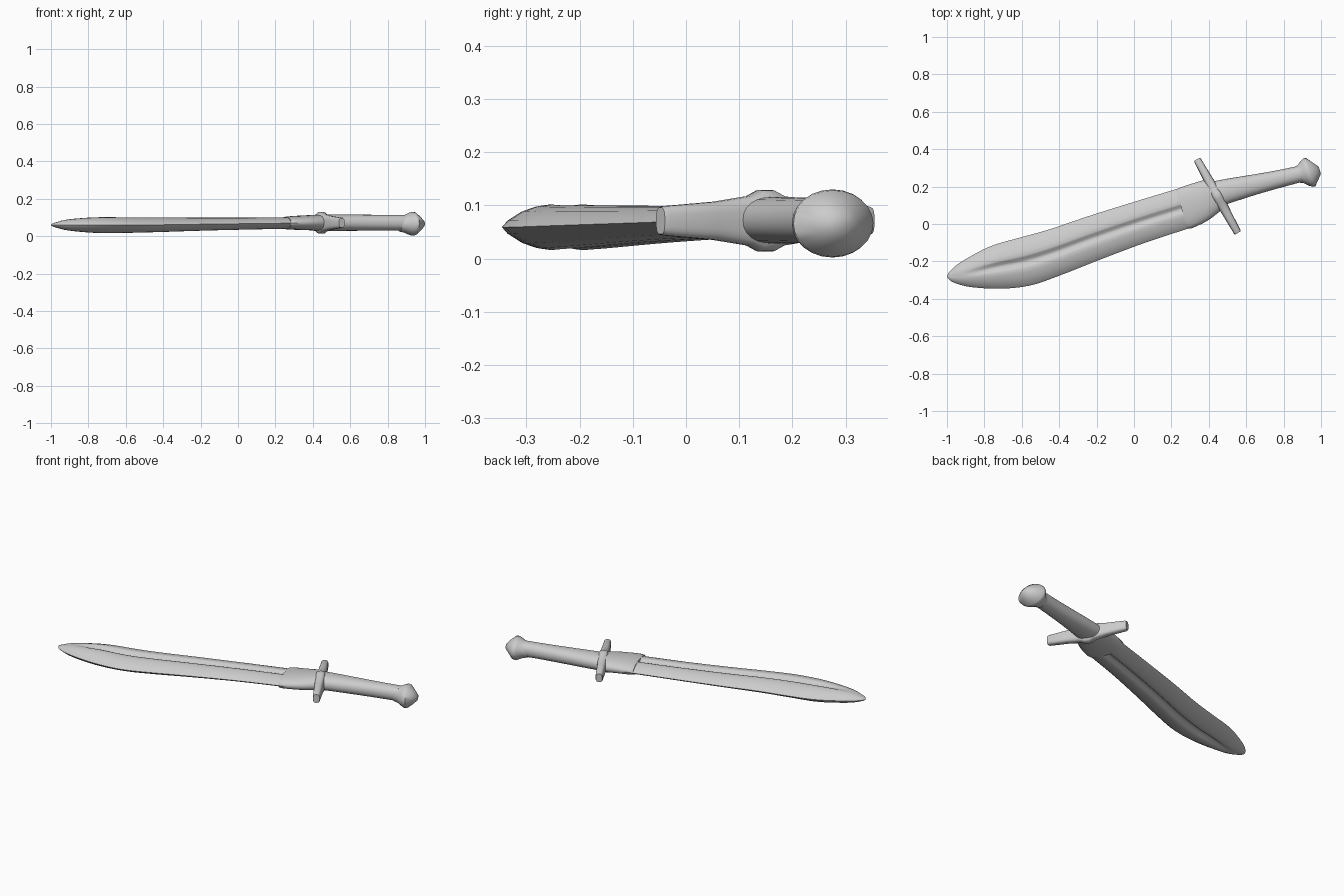
import bpy, bmesh, math

if "Cube" in bpy.data.objects:
    bpy.data.objects.remove(bpy.data.objects["Cube"])


def spline(stations, steps):
    """Catmull-Rom interpolation through stations of equal-length tuples."""
    out, n = [], len(stations)
    for i in range(n - 1):
        p0, p1 = stations[max(i - 1, 0)], stations[i]
        p2, p3 = stations[i + 1], stations[min(i + 2, n - 1)]
        for s in range(steps):
            t = s / steps
            out.append([0.5 * (2 * b + (c - a) * t + (2 * a - 5 * b + 4 * c - d) * t * t
                               + (3 * b - a - 3 * c + d) * t ** 3)
                        for a, b, c, d in zip(p0, p1, p2, p3)])
    out.append(list(stations[-1]))
    return out


def oval(power, count=24):
    """Superellipse cross-section in unit coordinates."""
    pts = []
    for i in range(count):
        a = 2 * math.pi * i / count
        c, s = math.cos(a), math.sin(a)
        pts.append((math.copysign(abs(c) ** (2 / power), c),
                    math.copysign(abs(s) ** (2 / power), s)))
    return pts


def ring(ax, ay, bx, by, z, h, shape):
    """Place a unit cross-section between plan points a and b."""
    cx, cy = (ax + bx) / 2, (ay + by) / 2
    return [(cx + (ax - bx) / 2 * u, cy + (ay - by) / 2 * u, z + h * w) for u, w in shape]


def spine_ring(x, y, angle, half, z, h, shape):
    """Cross-section square to a plan direction."""
    dx, dy = -math.sin(angle) * half, math.cos(angle) * half
    return ring(x + dx, y + dy, x - dx, y - dy, z, h, shape)


def loft(name, rings, sharp=35):
    bm = bmesh.new()
    loops = [[bm.verts.new(p) for p in r] for r in rings]
    n = len(loops[0])
    for r, q in zip(loops, loops[1:]):
        for i in range(n):
            j = (i + 1) % n
            bm.faces.new((r[i], r[j], q[j], q[i]))
    bm.faces.new(loops[0])
    bm.faces.new(loops[-1])
    bmesh.ops.recalc_face_normals(bm, faces=bm.faces)
    mesh = bpy.data.meshes.new(name)
    bm.to_mesh(mesh)
    bm.free()
    ob = bpy.data.objects.new(name, mesh)
    bpy.context.collection.objects.link(ob)
    bpy.ops.object.select_all(action='DESELECT')
    ob.select_set(True)
    bpy.context.view_layer.objects.active = ob
    bpy.ops.object.shade_smooth_by_angle(angle=math.radians(sharp))
    return ob


def blade_section(g):
    """Sharp-edged lens with a central fuller of strength g."""
    half = [(0.9, 0.3), (0.65, 0.72), (0.42, 0.93), (0.25, 1.0),
            (0.18, 1 - 0.08 * g), (0.08, 1 - 0.4 * g), (0, 1 - 0.45 * g)]
    top = half + [(-u, w) for u, w in half[-2::-1]]
    return [(1, 0)] + top + [(-1, 0)] + [(u, -w) for u, w in reversed(top)]


# Leaf-shaped blade: upper edge x y, lower edge x y, centre z, half thickness, fuller
blade = [
    (-1.0, -0.277, -0.998, -0.285, 0.060, 0.003, 0),
    (-0.98, -0.248, -0.97, -0.31, 0.060, 0.013, 0),
    (-0.92, -0.20, -0.88, -0.336, 0.060, 0.030, 0),
    (-0.77, -0.12, -0.72, -0.346, 0.059, 0.042, 0.8),
    (-0.60, -0.07, -0.556, -0.329, 0.059, 0.041, 1),
    (-0.45, -0.028, -0.396, -0.275, 0.061, 0.039, 1),
    (-0.24, 0.043, -0.18, -0.19, 0.064, 0.035, 1),
    (0.0, 0.118, 0.06, -0.10, 0.067, 0.032, 1),
    (0.26, 0.197, 0.31, -0.018, 0.070, 0.030, 1)]
loft("blade", [ring(*s[:6], blade_section(s[6])) for s in spline(blade, 5)], 40)

# Collar between blade and guard
collar = [
    (0.225, 0.183, 0.285, -0.024, 0.070, 0.033),
    (0.25, 0.196, 0.315, -0.020, 0.071, 0.036),
    (0.34, 0.225, 0.40, 0.022, 0.072, 0.040),
    (0.40, 0.242, 0.48, 0.085, 0.072, 0.044)]
loft("collar", [ring(*s, oval(2.2)) for s in spline(collar, 4)])

# Crossguard, tapering to both ends with a raised boss at the middle
end_a, end_b = (0.337, 0.346), (0.555, -0.048)
guard_angle = math.atan2(end_b[1] - end_a[1], end_b[0] - end_a[0])
guard = [(0, 0.017, 0.025), (0.02, 0.020, 0.028), (0.25, 0.024, 0.036),
         (0.42, 0.028, 0.047), (0.47, 0.030, 0.058), (0.53, 0.030, 0.058),
         (0.58, 0.028, 0.047), (0.75, 0.024, 0.036), (0.98, 0.020, 0.028),
         (1, 0.017, 0.025)]
loft("crossguard", [spine_ring(end_a[0] + (end_b[0] - end_a[0]) * t,
                               end_a[1] + (end_b[1] - end_a[1]) * t,
                               guard_angle, w, 0.071, h, oval(3))
                    for t, w, h in guard])

# Grip
grip = [(0.44, 0.16, 0.070, 0.044), (0.52, 0.181, 0.064, 0.044),
        (0.65, 0.212, 0.054, 0.043), (0.78, 0.242, 0.047, 0.042),
        (0.89, 0.268, 0.044, 0.042)]
loft("grip", [spine_ring(x, y, math.radians(13), w, 0.072, h, oval(2.2))
              for x, y, w, h in spline(grip, 3)])

# Flared pommel with a blunt cone end
pommel = [(0.865, 0.262, 0.043, 0.042), (0.89, 0.267, 0.050, 0.047),
          (0.915, 0.272, 0.071, 0.059), (0.930, 0.275, 0.080, 0.064),
          (0.945, 0.277, 0.079, 0.062), (0.975, 0.283, 0.043, 0.036),
          (0.993, 0.288, 0.020, 0.016)]
loft("pommel", [spine_ring(x, y, math.radians(18), w, 0.066, h, oval(2))
                for x, y, w, h in pommel], 50)
